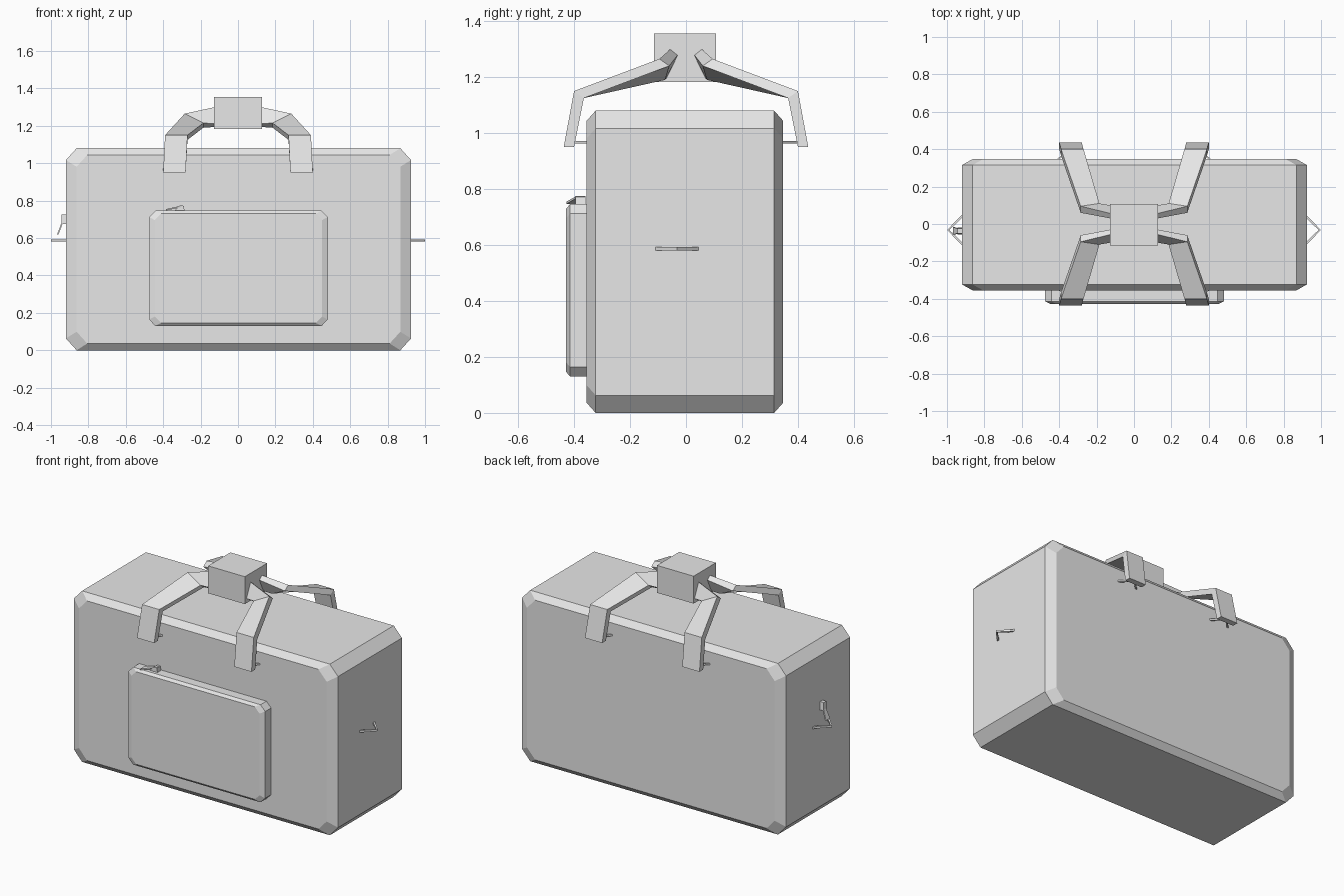
import bpy
import bmesh
from mathutils import Vector

cube = bpy.data.objects.get("Cube")
if cube:
    bpy.data.objects.remove(cube, do_unlink=True)

grey = bpy.data.materials.new("plain_grey")
grey.use_nodes = True
grey.diffuse_color = (0.8, 0.8, 0.8, 1)
grey.node_tree.nodes["Principled BSDF"].inputs["Base Color"].default_value = (0.8, 0.8, 0.8, 1)


def loft(name, rings):
    """Skin a row of equal cross-sections and cap both ends."""
    bm = bmesh.new()
    rows = [[bm.verts.new(p) for p in ring] for ring in rings]
    n = len(rows[0])
    for a, b in zip(rows, rows[1:]):
        for i in range(n):
            j = (i + 1) % n
            bm.faces.new((a[i], a[j], b[j], b[i]))
    bm.faces.new(rows[0])
    bm.faces.new(rows[-1])
    bmesh.ops.recalc_face_normals(bm, faces=bm.faces)
    mesh = bpy.data.meshes.new(name)
    bm.to_mesh(mesh)
    bm.free()
    mesh.materials.append(grey)
    obj = bpy.data.objects.new(name, mesh)
    bpy.context.collection.objects.link(obj)
    return obj


def octagon(y, cx, cz, hx, hz, dx, dz):
    """Rectangle with cut corners, standing in the xz plane."""
    quarter = [(hx, hz - dz), (hx - dx, hz)]
    half = quarter + [(-x, z) for x, z in reversed(quarter)]
    return [(cx + x, y, cz + z) for x, z in half + [(-x, -z) for x, z in half]]


def rod(name, path, r):
    """Square rod bent along a path lying in a level plane."""
    path = [Vector(p) for p in path]
    rings = []
    for i, p in enumerate(path):
        d = (path[min(i + 1, len(path) - 1)] - path[max(i - 1, 0)]).normalized()
        side = d.cross(Vector((0, 0, 1))) * r
        up = Vector((0, 0, r))
        rings.append([p + side + up, p - side + up, p - side - up, p + side - up])
    return loft(name, rings)


# Bag body with chamfered edges
full = (0.0025, 0.54, 0.9225, 0.54, 0.057, 0.063)
inner = (0.0025, 0.54, 0.8655, 0.504, 0.057, 0.063)
loft("bag_body", [octagon(-0.355, *inner), octagon(-0.323, *full),
                  octagon(0.315, *full), octagon(0.347, *inner)])

# Front pocket
full = (0.0025, 0.438, 0.4775, 0.308, 0.033, 0.034)
inner = (0.0025, 0.438, 0.4475, 0.292, 0.033, 0.034)
loft("front_pocket", [octagon(-0.428, *inner), octagon(-0.414, *full),
                      octagon(-0.345, *full)])

# Grip wrap that holds the handles together
loft("handle_grip", [[(x, y, z) for x, y in ((-0.128, -0.115), (0.128, -0.115),
                                             (0.128, 0.107), (-0.128, 0.107))]
                     for z in (1.182, 1.355)])

# Handle straps: outer and inner edges from foot to grip
strap = [
    [(0.40, 0.437, 0.95), (0.28, 0.437, 0.95), (0.28, 0.40, 0.95), (0.40, 0.40, 0.95)],
    [(0.39, 0.40, 1.15), (0.27, 0.40, 1.15), (0.27, 0.365, 1.125), (0.39, 0.365, 1.125)],
    [(0.285, 0.095, 1.265), (0.185, 0.11, 1.215), (0.185, 0.075, 1.19), (0.285, 0.06, 1.24)],
    [(0.10, 0.05, 1.305), (0.10, 0.095, 1.21), (0.10, 0.07, 1.195), (0.10, 0.025, 1.285)],
]
for sx, side in ((1, "left"), (-1, "right")):
    for sy, end in ((1, "back"), (-1, "front")):
        loft(f"{end}_{side}_strap",
             [[(sx * x, sy * y, z) for x, y, z in ring] for ring in strap])
        # Bent ring behind the strap foot
        rod(f"{end}_{side}_strap_ring",
            [(sx * (0.34 + dx), sy * y, 0.967)
             for dx, y in ((-0.075, 0.335), (0, 0.41), (0.075, 0.335))], 0.005)
    # Bent ring on the end of the bag
    rod(f"{side}_end_ring",
        [(sx * x, y, 0.587) for x, y in ((0.915, -0.11), (0.993, -0.032), (0.915, 0.046))],
        0.006)

# Zip slider and pull on the right end
loft("end_zip_slider", [[(x, y, z) for y, z in ((-0.055, 0.675), (-0.02, 0.675),
                                                (-0.025, 0.725), (-0.05, 0.725))]
                        for x in (-0.945, -0.915)])
loft("end_zip_pull", [[(x - 0.004, -0.037 - w, z), (x - 0.004, -0.037 + w, z),
                       (x + 0.004, -0.037 + w, z), (x + 0.004, -0.037 - w, z)]
                      for x, w, z in ((-0.963, 0.02, 0.62), (-0.933, 0.01, 0.70))])

# Zip slider and pull on top of the pocket
loft("pocket_zip_slider", [[(x, y, z) for x, z in ((-0.345, 0.74), (-0.285, 0.74),
                                                   (-0.29, 0.772), (-0.31, 0.775))]
                           for y in (-0.395, -0.36)])
loft("pocket_zip_pull", [[(x, y - w, z), (x, y + w, z),
                          (x, y + w, z + 0.008), (x, y - w, z + 0.008)]
                         for x, y, w, z in ((-0.385, -0.405, 0.022, 0.747),
                                            (-0.295, -0.38, 0.012, 0.767))])
